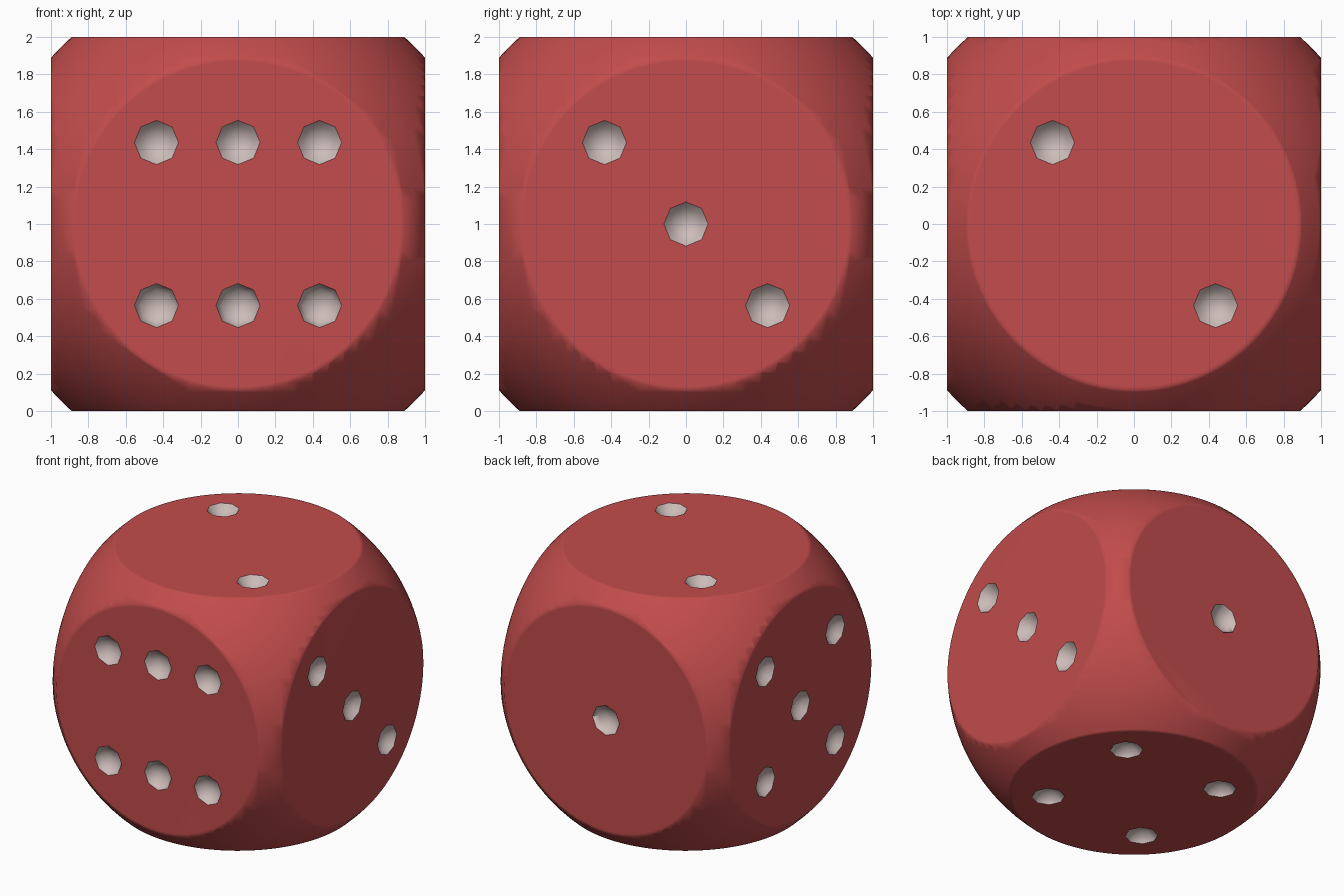
import bpy, bmesh, math
from mathutils import Vector, Matrix

if "Cube" in bpy.data.objects:
    bpy.data.objects.remove(bpy.data.objects["Cube"])

R = 1.338        # sphere that rounds the cube
PIP_R, PIP_D, S = 0.118, 0.07, 0.436


def material(name, rgb):
    m = bpy.data.materials.new(name)
    m.diffuse_color = (*rgb, 1)
    m.use_nodes = True
    m.node_tree.nodes["Principled BSDF"].inputs["Base Color"].default_value = m.diffuse_color
    return m


MATS = [material("red body", (0.54, 0.072, 0.072)),
        material("pale pip", (0.60, 0.50, 0.48))]


def make_object(name, bm):
    me = bpy.data.meshes.new(name)
    bm.to_mesh(me)
    bm.free()
    for m in MATS:
        me.materials.append(m)
    ob = bpy.data.objects.new(name, me)
    bpy.context.collection.objects.link(ob)
    return ob


# body: sphere sliced flat on six sides
CENTRE = Vector((0, 0, 1))
AXES = [Vector(v) for v in ((1, 0, 0), (-1, 0, 0), (0, 1, 0), (0, -1, 0), (0, 0, 1), (0, 0, -1))]
bm = bmesh.new()
bmesh.ops.create_uvsphere(bm, u_segments=96, v_segments=64, radius=R)
for n in AXES:
    geom = bm.verts[:] + bm.edges[:] + bm.faces[:]
    cut = bmesh.ops.bisect_plane(bm, geom=geom, dist=1e-5, plane_co=n, plane_no=n, clear_outer=True)
    edges = [e for e in cut["geom_cut"] if isinstance(e, bmesh.types.BMEdge)]
    bmesh.ops.contextual_create(bm, geom=edges)
bmesh.ops.remove_doubles(bm, verts=bm.verts[:], dist=0.004)
# thin rim around each flat, so the flat itself shades evenly
flats = [f for f in bm.faces if len(f.verts) > 20]
bmesh.ops.inset_individual(bm, faces=flats, thickness=0.018)
bmesh.ops.recalc_face_normals(bm, faces=bm.faces[:])
bmesh.ops.translate(bm, verts=bm.verts[:], vec=CENTRE)
body = make_object("die_body", bm)


# pip cutters: shallow eight-sided cups
def add_cup(bm, pos, n):
    rot = n.to_track_quat('Z', 'Y').to_matrix().to_4x4()
    mat = Matrix.Translation(pos) @ rot
    rs = (PIP_R ** 2 + PIP_D ** 2) / (2 * PIP_D)
    a_max = math.asin(min(1, PIP_R / rs))
    prof = [(PIP_R, 0.05)]
    for k in (1, 2 / 3, 1 / 3):
        a = a_max * k
        prof.append((rs * math.sin(a), rs - PIP_D - rs * math.cos(a)))
    rings = [[bm.verts.new(mat @ Vector((r * math.cos(i * math.pi / 4), r * math.sin(i * math.pi / 4), z)))
              for i in range(8)] for r, z in prof]
    pole = bm.verts.new(mat @ Vector((0, 0, -PIP_D)))
    bm.faces.new(rings[0])
    for i in range(8):
        j = (i + 1) % 8
        for a, b in zip(rings, rings[1:]):
            bm.faces.new((a[i], b[i], b[j], a[j]))
        bm.faces.new((rings[-1][i], pole, rings[-1][j]))


corners = [(-S, -S), (-S, S), (S, -S), (S, S)]
diagonal = [(-S, S), (S, -S)]
X, Y, Z = Vector((1, 0, 0)), Vector((0, 1, 0)), Vector((0, 0, 1))
FACES = [(-Y, X, Z, corners + [(0, S), (0, -S)]),   # front: six
         (Y, X, Z, [(0, 0)]),                       # back: one
         (X, Y, Z, diagonal + [(0, 0)]),            # right: three
         (-X, Y, Z, corners + [(0, 0)]),            # left: five
         (Z, X, Y, diagonal),                       # top: two
         (-Z, X, Y, corners)]                       # bottom: four
bm = bmesh.new()
for n, u, v, spots in FACES:
    for a, b in spots:
        add_cup(bm, CENTRE + n + u * a + v * b, n)
bmesh.ops.recalc_face_normals(bm, faces=bm.faces[:])
for f in bm.faces:
    f.material_index = 1
cutter = make_object("pip_cutter", bm)
cutter.hide_render = True

# carve the pips, keeping the cutter colour in the cups
mod = body.modifiers.new("pips", 'BOOLEAN')
mod.operation = 'DIFFERENCE'
mod.solver = 'EXACT'
mod.object = cutter
bpy.context.view_layer.objects.active = body
body.select_set(True)
bpy.ops.object.modifier_apply(modifier=mod.name)
bpy.data.objects.remove(cutter)

# smooth everywhere, crisp at pip rims
bm = bmesh.new()
bm.from_mesh(body.data)
for f in bm.faces:
    f.smooth = True
for e in bm.edges:
    e.smooth = len({f.material_index for f in e.link_faces}) < 2
bm.to_mesh(body.data)
bm.free()
